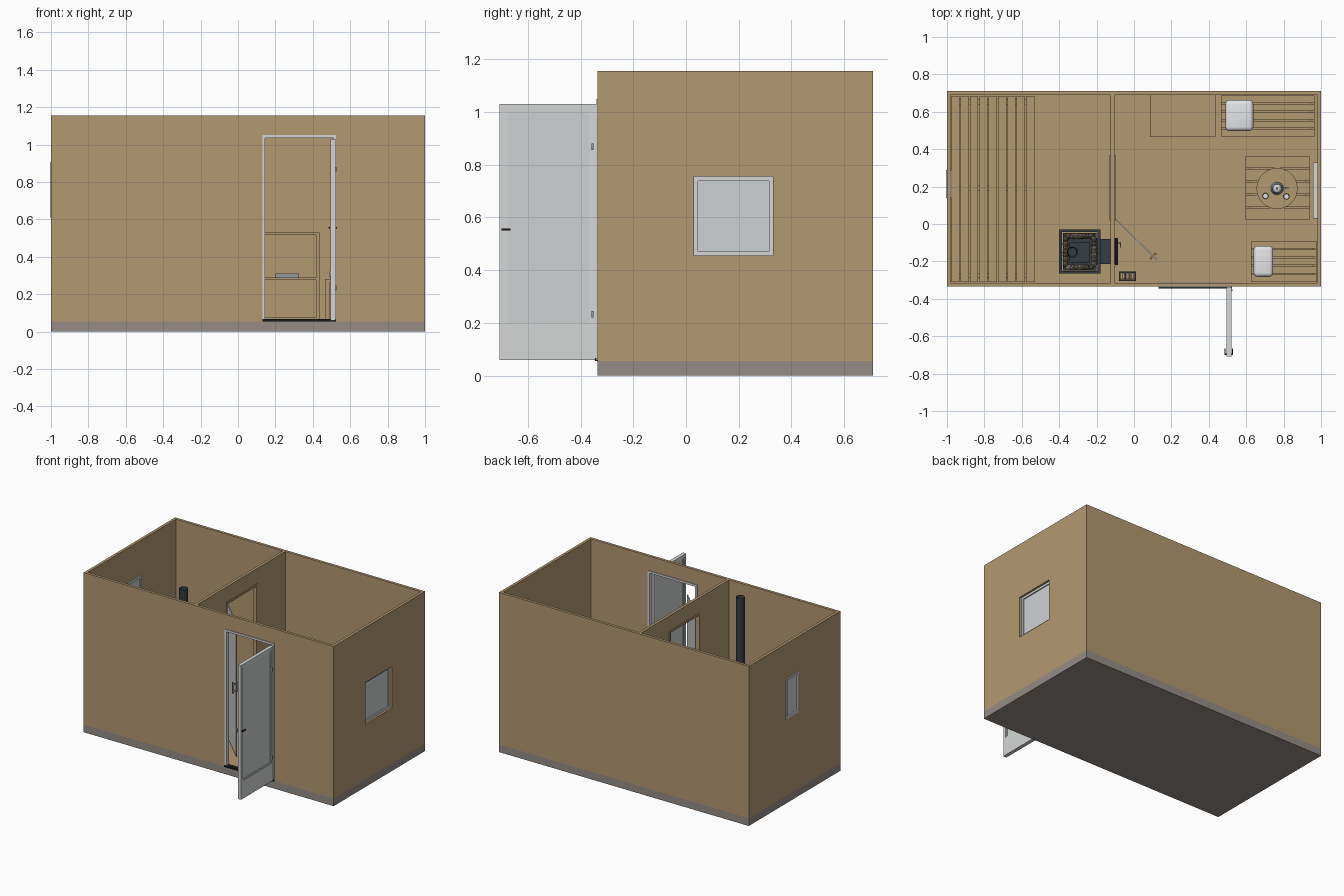
import bpy, bmesh, random
from math import radians, sin, cos, pi
from mathutils import Matrix, Vector

random.seed(4)
cube = bpy.data.objects.get("Cube")
if cube:
    bpy.data.objects.remove(cube, do_unlink=True)


def material(name, r, g, b):
    m = bpy.data.materials.new(name)
    m.use_nodes = True
    m.diffuse_color = (r, g, b, 1)
    m.node_tree.nodes["Principled BSDF"].inputs["Base Color"].default_value = (r, g, b, 1)
    return m


WOOD = material("tan wood", .45, .315, .165)
SLAB = material("concrete grey", .30, .265, .235)
PALE = material("pale grey paint", .66, .67, .67)
GLASS = material("pale glass", .62, .65, .65)
WHITE = material("white fabric", .82, .83, .84)
IRON = material("stove iron", .035, .045, .05)
BLACK = material("black metal", .01, .01, .01)
STONE = material("brown stone", .2, .17, .13)
STEEL = material("steel grey", .3, .33, .35)


def finish(name, mat, bm, smooth=False):
    mesh = bpy.data.meshes.new(name)
    bm.to_mesh(mesh)
    bm.free()
    mesh.materials.append(mat)
    obj = bpy.data.objects.new(name, mesh)
    bpy.context.collection.objects.link(obj)
    if smooth:
        activate(obj)
        bpy.ops.object.shade_smooth_by_angle(angle=radians(40))
    return obj


def activate(obj):
    bpy.ops.object.select_all(action='DESELECT')
    obj.select_set(True)
    bpy.context.view_layer.objects.active = obj


def boxes(name, mat, *spans):
    """One object from boxes given as (x0, x1, y0, y1, z0, z1)."""
    bm = bmesh.new()
    for x0, x1, y0, y1, z0, z1 in spans:
        centre = Vector((x0 + x1, y0 + y1, z0 + z1)) / 2
        size = Matrix.Diagonal((x1 - x0, y1 - y0, z1 - z0, 1))
        bmesh.ops.create_cube(bm, size=1, matrix=Matrix.Translation(centre) @ size)
    return finish(name, mat, bm)


def cylinder(name, mat, x, y, z0, z1, r, top=None, hollow=0):
    bm = bmesh.new()
    bmesh.ops.create_cone(bm, cap_ends=True, segments=24, radius1=r,
                          radius2=r if top is None else top, depth=z1 - z0,
                          matrix=Matrix.Translation((x, y, (z0 + z1) / 2)))
    if hollow:
        bm.normal_update()
        cap = [f for f in bm.faces if f.normal.z > .9]
        bmesh.ops.inset_region(bm, faces=cap, thickness=r * .2)
        bmesh.ops.translate(bm, verts=cap[0].verts, vec=(0, 0, -hollow))
    return finish(name, mat, bm, True)


def slats(lo, hi, n, gap=.006):
    """Evenly spaced (start, end) pairs with gaps between them."""
    step = (hi - lo) / n
    return [(lo + i * step + gap / 2, lo + (i + 1) * step - gap / 2) for i in range(n)]


def ring(a0, a1, b0, b1, w, bottom=None):
    """Four (a0, a1, b0, b1) rectangles that frame an opening."""
    bottom = w if bottom is None else bottom
    return [(a0, a0 + w, b0, b1), (a1 - w, a1, b0, b1),
            (a0 + w, a1 - w, b1 - w, b1), (a0 + w, a1 - w, b0, b0 + bottom)]


# Cabin shell: slab, outer walls, partition and openings
LEFT, RIGHT, FRONT, BACK, FLOOR, TOP = -1, 1, -.335, .71, .06, 1.155
boxes("foundation_slab", SLAB, (LEFT, RIGHT, FRONT, BACK, 0, .055))
walls = boxes("cabin_walls", WOOD, (LEFT, RIGHT, FRONT, BACK, .055, TOP))
cuts = [(-.98, -.125, -.315, .69, FLOOR, 2),
        (-.105, .98, -.315, .69, FLOOR, 2),
        (.13, .525, -.4, -.3, FLOOR, 1.05),
        (-.2, 0, .02, .37, FLOOR, 1.045),
        (.9, 1.1, .03, .33, .455, .755),
        (-1.1, -.9, .14, .29, .61, .905)]
for span in cuts:
    cutter = boxes("opening_cutter", WOOD, span)
    cutter.hide_render = True
    mod = walls.modifiers.new("opening", 'BOOLEAN')
    mod.operation, mod.solver, mod.object = 'DIFFERENCE', 'EXACT', cutter
    activate(walls)
    bpy.ops.object.modifier_apply(modifier=mod.name)
    bpy.data.objects.remove(cutter, do_unlink=True)

# Windows: recessed frame with a pane
for name, x0, x1, y0, y1, z0, z1 in (("right_window", .957, .985, .03, .33, .455, .755),
                                     ("left_window", -1.004, -.972, .14, .29, .61, .905)):
    boxes(name + "_frame", PALE, *[(x0, x1, *r) for r in ring(y0, y1, z0, z1, .016)])
    mid = (x0 + x1) / 2
    boxes(name + "_pane", GLASS,
          (mid - .006, mid + .006, y0 + .016, y1 - .016, z0 + .016, z1 - .016))

# Entrance: jambs, threshold and the open door
boxes("entrance_frame", PALE,
      (.13, .145, -.34, -.31, FLOOR, 1.05), (.51, .525, -.34, -.31, FLOOR, 1.05),
      (.145, .51, -.34, -.31, 1.035, 1.05))
boxes("entrance_threshold", BLACK, (.13, .525, -.345, -.31, .055, .066))
boxes("entrance_door_frame", PALE,
      *[(.494, .52, *r) for r in ring(-.708, -.338, FLOOR, 1.03, .02, .13)])
boxes("entrance_door_bead", PALE,
      *[(.498, .516, *r) for r in ring(-.688, -.358, .19, 1.01, .01)])
boxes("entrance_door_pane", GLASS, (.502, .512, -.68, -.366, .198, 1.002))
boxes("entrance_door_handle", BLACK,
      (.486, .528, -.7, -.692, .55, .558),
      (.484, .49, -.7, -.665, .55, .558), (.524, .53, -.7, -.665, .55, .558))
boxes("entrance_hinges", STEEL, *[(.52, .526, -.358, -.35, z, z + .025) for z in (.22, .855)])

# Inner doorway trim and the swung glass door
boxes("inner_door_trim", WOOD, *[(-.13, -.1, *r) for r in ring(.02, .37, FLOOR, 1.045, .014, .006)])
inner = boxes("inner_glass_door", GLASS, (0, .315, -.003, .003, .07, 1.03))
grip = boxes("inner_door_handle", WOOD,
             (.28, .295, -.022, -.014, .515, .595), (.28, .295, .014, .022, .515, .595),
             (.283, .292, -.014, .014, .525, .535), (.283, .292, -.014, .014, .575, .585))
for obj in (inner, grip):
    obj.location = (-.103, .03, 0)
    obj.rotation_euler.z = radians(-44.5)

# Two-step hot room benches
for name, x0, x1, n, z in (("upper_bench", -.98, -.73, 5, .5), ("lower_bench", -.73, -.53, 4, .28)):
    boxes(name + "_slats", WOOD, *[(a, b, -.31, .685, z - .02, z) for a, b in slats(x0, x1, n)])
    boxes(name + "_supports", WOOD,
          *[(x0 + .01, x1 - .01, y, y + .025, FLOOR, z - .02) for y in (-.29, .18, .64)])


# Lounge benches and table: slats along x on legs
def slatted(name, x0, x1, y0, y1, z, n):
    boxes(name + "_slats", WOOD, *[(x0, x1, a, b, z - .02, z) for a, b in slats(y0, y1, n)])
    legs = [(x, x + .024, y, y + .024, FLOOR, z - .02)
            for x in (x0, x1 - .024) for y in (y0 + .005, y1 - .029)]
    rails = [(x, x + .024, y0 + .029, y1 - .029, z - .05, z - .02) for x in (x0, x1 - .024)]
    boxes(name + "_legs", WOOD, *legs, *rails)


slatted("back_bench", .465, .965, .465, .69, .28, 5)
slatted("front_bench", .625, .975, -.312, -.09, .28, 5)
slatted("table", .595, .94, .02, .365, .42, 5)

# Cushions
for name, x, y, w, d in (("back_cushion", .563, .58, .15, .165), ("front_cushion", .692, -.2, .105, .165)):
    bm = bmesh.new()
    bmesh.ops.create_cube(bm, size=1, matrix=Matrix.Translation((x, y, .308))
                          @ Matrix.Diagonal((w, d, .055, 1)))
    bmesh.ops.bevel(bm, geom=bm.edges[:], offset=.022, segments=4, profile=.5, affect='EDGES')
    finish(name, WHITE, bm, True)

# Table setting: round tray, kettle and cups
cylinder("round_tray", WOOD, .765, .19, .42, .432, .11)
cylinder("kettle_body", STEEL, .765, .19, .432, .48, .034, .024)
cylinder("kettle_lid", PALE, .765, .19, .48, .488, .022, .012)
cylinder("kettle_knob", STEEL, .765, .19, .488, .498, .006)
boxes("kettle_spout", STEEL, (.79, .825, .186, .194, .455, .465))
for i, (x, y) in enumerate(((.703, .15), (.815, .147))):
    cylinder(f"cup_{i + 1}", WHITE, x, y, .432, .458, .012, .016, .02)

# Open shelf unit with a folded tray
boxes("shelf_unit", WOOD,
      (.085, .1, .47, .69, FLOOR, .515), (.42, .435, .47, .69, FLOOR, .515),
      (.085, .435, .465, .69, .515, .53), (.1, .42, .47, .69, .275, .29),
      (.1, .42, .47, .69, FLOOR, .075), (.1, .42, .682, .69, .075, .515))
boxes("shelf_tray", STEEL, (.2, .325, .5, .62, .29, .31))

# Stove: body, stone cage, flue and the firebox neck through the partition
SX, SY = -.29, -.148
boxes("stove_body", IRON, (-.38, -.2, -.248, -.048, .08, .4), (-.345, -.235, -.205, -.095, .4, .46))
boxes("stove_cage", IRON,
      *[(*r, z, z + .012) for z in (.068, .25, .455) for r in ring(-.4, -.18, -.265, -.03, .014)],
      *[(x, x + .014, y, y + .014, FLOOR, .467) for x in (-.4, -.194) for y in (-.265, -.044)])
bm = bmesh.new()
for level in (.405, .43, .45):
    for i in range(28):
        a = 2 * pi * i / 28
        k = 1 / max(abs(cos(a)), abs(sin(a)))
        spot = Vector((SX + .076 * k * cos(a), SY + .084 * k * sin(a), level))
        size = Matrix.Diagonal([random.uniform(.012, .02) for _ in range(3)] + [1])
        bmesh.ops.create_icosphere(bm, subdivisions=1, radius=1, matrix=Matrix.Translation(spot)
                                   @ Matrix.Rotation(random.uniform(0, pi), 4, 'Z') @ size)
finish("stove_stones", STONE, bm)
cylinder("stove_flue", IRON, -.33, -.15, .46, 1.15, .029, hollow=.1)
boxes("firebox_neck", IRON, (-.2, -.1, -.215, -.08, .1, .32))
boxes("firebox_door", BLACK, (-.102, -.086, -.22, -.075, .09, .33))
boxes("firebox_handle", STEEL, (-.086, -.07, -.105, -.097, .2, .208), (-.076, -.07, -.125, -.097, .2, .208))

# Firewood crate
boxes("wood_crate", IRON, *[(*r, FLOOR, .18) for r in ring(-.08, .012, -.305, -.255, .008)],
      *[(x, x + .006, -.297, -.263, FLOOR, .18) for x in (-.05, -.024)])
boxes("firewood", WOOD, *[(a, b, -.295, -.265, .065, .165) for a, b in slats(-.07, .002, 3, .012)])
